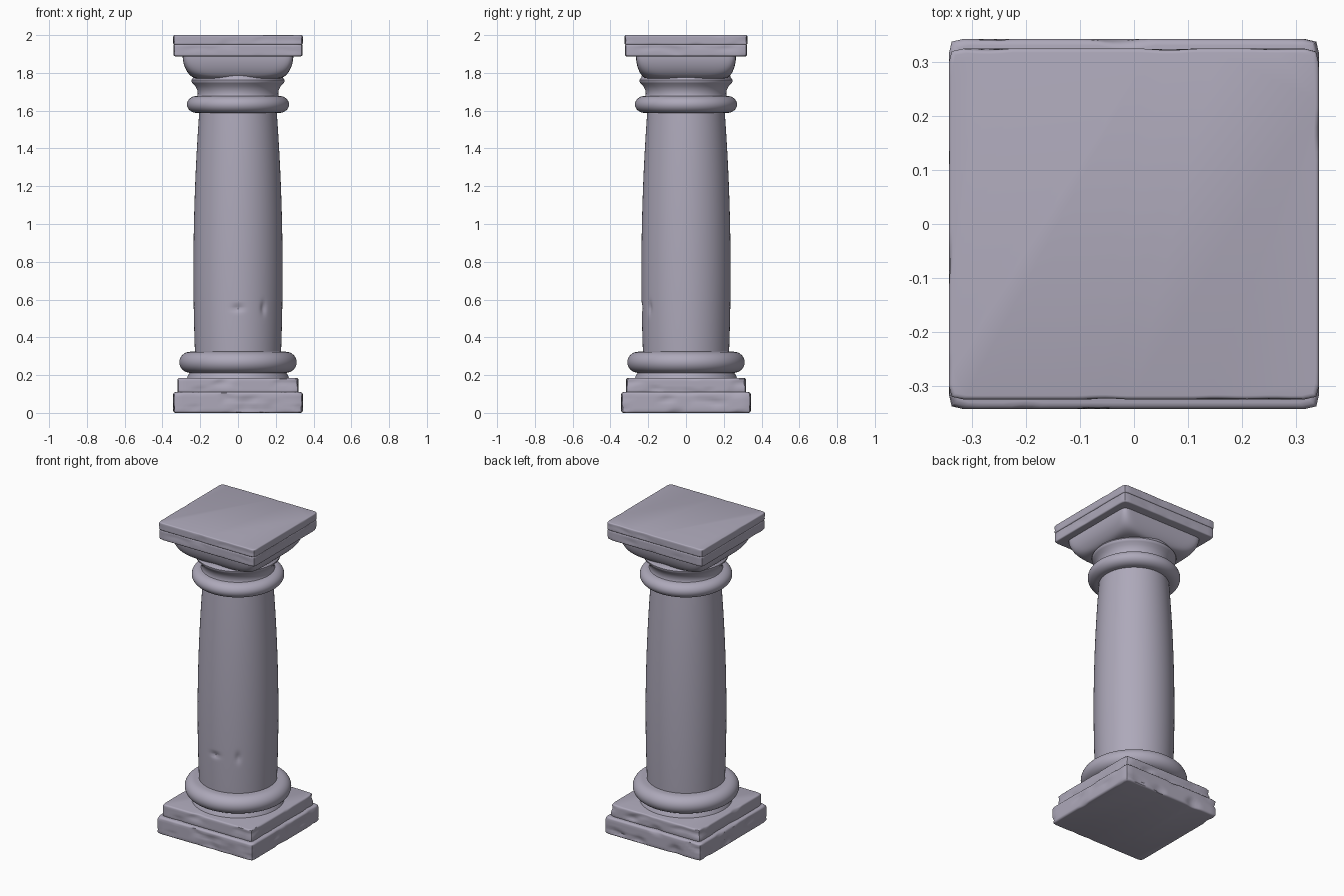
import bpy, bmesh, math
from mathutils import Vector, noise

cube = bpy.data.objects.get("Cube")
if cube:
    bpy.data.objects.remove(cube, do_unlink=True)

stone = bpy.data.materials.new("lavender_grey_stone")
stone.use_nodes = True
COLOUR = (0.42, 0.395, 0.49, 1)
stone.diffuse_color = COLOUR
bsdf = stone.node_tree.nodes["Principled BSDF"]
bsdf.inputs["Base Color"].default_value = COLOUR
bsdf.inputs["Roughness"].default_value = 0.8
SIDES = 160


def loft(name, rings, angle=40, wear=None):
    """Stack rings of (z, half x, half y, exponent); exponent 2 is round, high is square."""
    bm = bmesh.new()
    loops = []
    for z, hx, hy, e in rings:
        loop = []
        for i in range(SIDES):
            a = 2 * math.pi * i / SIDES
            c, s = math.cos(a), math.sin(a)
            r = (abs(c) ** e + abs(s) ** e) ** (-1 / e)
            p = Vector((hx * r * c, hy * r * s, z))
            if wear:
                k = 1 - wear(p)
                p.x, p.y = p.x * k, p.y * k
            loop.append(bm.verts.new(p))
        loops.append(loop)
    for low, high in zip(loops, loops[1:]):
        for i in range(SIDES):
            j = (i + 1) % SIDES
            bm.faces.new((low[i], low[j], high[j], high[i]))
    bm.faces.new(loops[0][::-1])
    bm.faces.new(loops[-1])
    mesh = bpy.data.meshes.new(name)
    bm.to_mesh(mesh)
    bm.free()
    mesh.materials.append(stone)
    obj = bpy.data.objects.new(name, mesh)
    bpy.context.collection.objects.link(obj)
    bpy.ops.object.select_all(action='DESELECT')
    obj.select_set(True)
    bpy.context.view_layer.objects.active = obj
    bpy.ops.object.shade_smooth_by_angle(angle=math.radians(angle))
    return obj


def slab(name, z0, z1, hx, hy, bevel, chips):
    """Square plinth with rounded rims and shallow worn patches on its sides."""
    rings = []
    arc = [math.radians(a) for a in (0, 30, 60, 90)]
    for a in arc:
        inset = bevel * (1 - math.sin(a))
        rings.append((z0 + bevel * (1 - math.cos(a)), hx - inset, hy - inset, 45))
    for i in range(1, 6):
        rings.append((z0 + bevel + (z1 - z0 - 2 * bevel) * i / 6, hx, hy, 45))
    for a in reversed(arc):
        inset = bevel * (1 - math.sin(a))
        rings.append((z1 - bevel * (1 - math.cos(a)), hx - inset, hy - inset, 45))

    def wear(p):
        n = noise.noise(Vector((p.x * 9, p.y * 9, p.z * 22)))
        return chips * max(0, n - 0.1)
    return loft(name, rings, 40, wear)


def torus(name, z, half_height, radius, bulge):
    """Rounded ring moulding."""
    rings = []
    for i in range(17):
        a = math.pi * (i / 16 - 0.5)
        r = radius - bulge * (1 - math.cos(a))
        rings.append((z + half_height * math.sin(a), r, r, 2))
    return loft(name, rings)


def round_profile(name, points):
    return loft(name, [(z, r, r, 2) for z, r in points])


# Base
slab("base_plinth", 0.0, 0.11, 0.343, 0.343, 0.012, 0.06)
slab("base_step", 0.105, 0.185, 0.32, 0.318, 0.01, 0.05)
round_profile("base_scotia", [(0.18, 0.272), (0.195, 0.266), (0.21, 0.258), (0.23, 0.265), (0.25, 0.27)])
torus("base_torus", 0.268, 0.056, 0.311, 0.06)


# Shaft with gentle swelling and two small dents
def dents(p):
    if p.y > 0:
        return 0
    return sum(depth * math.exp(-((p.x - x) / w) ** 2 - ((p.z - 0.555) / h) ** 2)
               for x, w, h, depth in ((0.0, 0.03, 0.014, 0.05), (0.135, 0.012, 0.03, 0.04)))


shaft = []
for i in range(101):
    z = 0.3 + 1.32 * i / 100
    r = 0.236 - 0.0435 * (z - 0.75) ** 2
    shaft.append((z, r, r, 2))
loft("shaft", shaft, 40, dents)

# Capital
torus("collar_torus", 1.633, 0.045, 0.27, 0.052)
round_profile("capital_neck", [(1.66, 0.225), (1.675, 0.216), (1.69, 0.213), (1.71, 0.216),
                               (1.73, 0.226), (1.745, 0.24), (1.752, 0.246), (1.762, 0.247),
                               (1.768, 0.242), (1.78, 0.235), (1.8, 0.23)])

# Cushion blending from round to square
cushion = []
for i in range(17):
    t = i / 16
    a = t * math.pi / 2
    grow = math.sin(a) ** 0.8
    cushion.append((1.77 + 0.12 * (1 - math.cos(a)) ** 0.8,
                    0.215 + 0.078 * grow, 0.205 + 0.06 * grow, 2.5 + 18 * t))
loft("capital_cushion", cushion)

slab("abacus_lower", 1.888, 1.951, 0.341, 0.323, 0.007, 0.02)
slab("abacus_upper", 1.949, 2.0, 0.343, 0.325, 0.007, 0.02)
